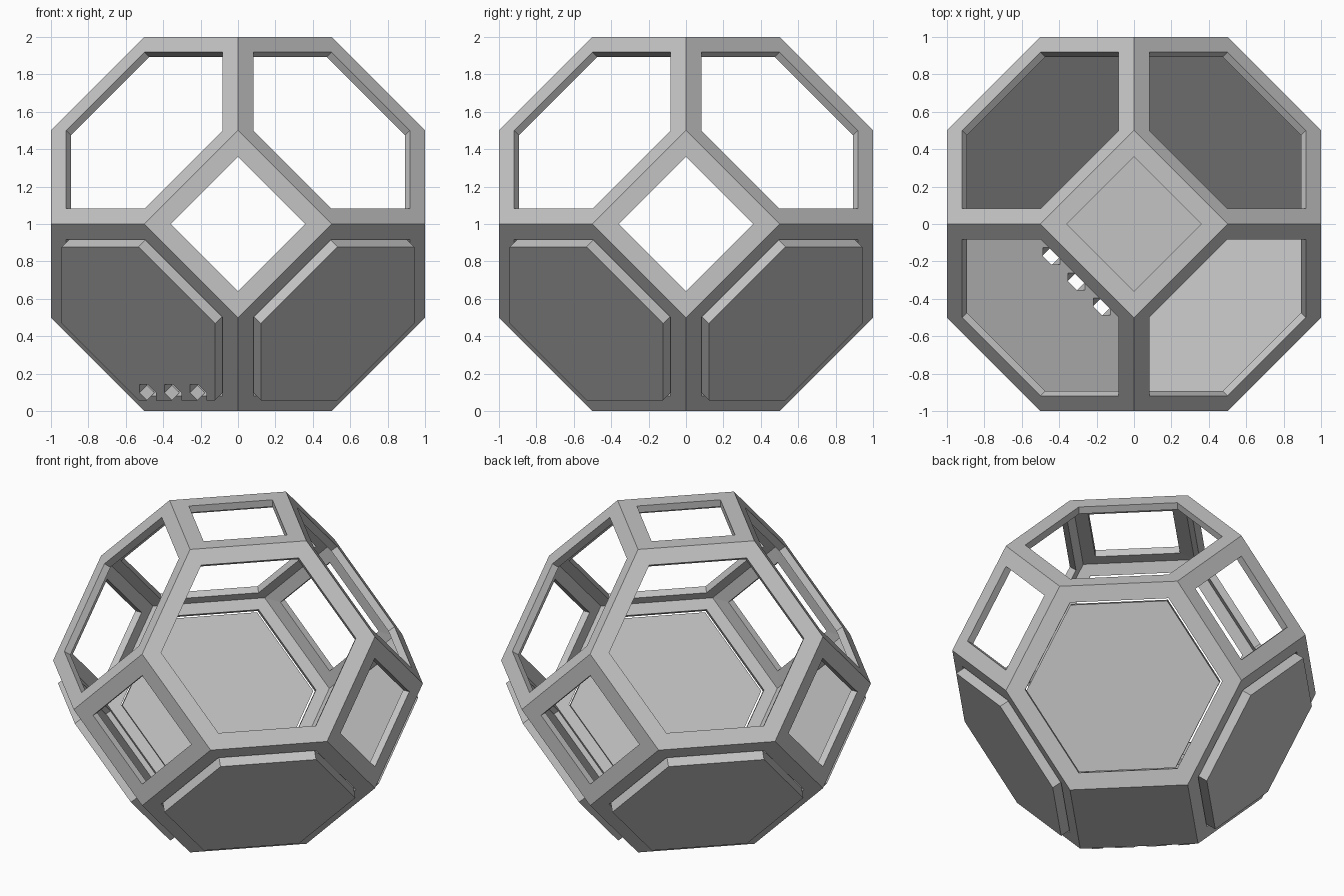
import bpy
import bmesh
from itertools import product
from mathutils import Vector

FRAME_WIDTH = 0.1
FRAME_DEPTH = 0.045
CENTRE = Vector((0, 0, 1))

old = bpy.data.objects.get("Cube")
if old:
    bpy.data.objects.remove(old, do_unlink=True)

grey = bpy.data.materials.new("plain grey")
grey.use_nodes = True
colour = (0.55, 0.55, 0.55, 1)
grey.diffuse_color = colour
grey.node_tree.nodes["Principled BSDF"].inputs["Base Color"].default_value = colour


def add_object(name, bm):
    mesh = bpy.data.meshes.new(name)
    bm.to_mesh(mesh)
    bm.free()
    mesh.materials.append(grey)
    obj = bpy.data.objects.new(name, mesh)
    obj.location = CENTRE
    bpy.context.collection.objects.link(obj)
    return obj


def add_prism(bm, corners, normal, low, high):
    """Straight prism on a polygon, from low to high along its normal."""
    bottom = [bm.verts.new(c + normal * low) for c in corners]
    top = [bm.verts.new(c + normal * high) for c in corners]
    bm.faces.new(top)
    bm.faces.new(bottom[::-1])
    for i in range(len(corners)):
        j = (i + 1) % len(corners)
        bm.faces.new((bottom[i], bottom[j], top[j], top[i]))


# Truncated octahedron body
bm = bmesh.new()
for axis in range(3):
    for a, b in product((-1, 1), repeat=2):
        p = [0, 0, 0]
        p[(axis + 1) % 3], p[(axis + 2) % 3] = a, b / 2
        bm.verts.new(p)
        p[(axis + 1) % 3], p[(axis + 2) % 3] = a / 2, b
        bm.verts.new(p)
bmesh.ops.convex_hull(bm, input=bm.verts[:])
bmesh.ops.dissolve_limit(bm, angle_limit=0.01, verts=bm.verts[:], edges=bm.edges[:])
bmesh.ops.recalc_face_normals(bm, faces=bm.faces[:])
bm.normal_update()

# Remember the lower hexagons for the plates
lower_hexes = [([v.co.copy() for v in f.verts], f.normal.copy(), f.calc_center_median())
               for f in bm.faces if len(f.verts) == 6 and f.normal.z < 0]

# Open frame: every face but the bottom becomes a window
windows = [f for f in bm.faces if f.normal.z > -0.9]
bmesh.ops.inset_individual(bm, faces=windows, thickness=FRAME_WIDTH, use_even_offset=True)
bmesh.ops.delete(bm, geom=windows, context='FACES')
frame = add_object("frame", bm)
shell = frame.modifiers.new("thickness", 'SOLIDIFY')
shell.thickness = FRAME_DEPTH
shell.offset = -1
shell.use_even_offset = True
shell.use_quality_normals = True

# Raised plates in the lower hexagons
for corners, normal, centre in lower_hexes:
    side = "left" if centre.x > 0 else "right"
    end = "front" if centre.y < 0 else "back"
    bm = bmesh.new()
    add_prism(bm, [centre + (c - centre) * 0.82 for c in corners], normal, -0.014, 0.056)
    plate = add_object(f"{end}_{side}_plate", bm)

    # Three six-sided ports along the lower edge of one plate
    if (end, side) == ("front", "right"):
        bm = bmesh.new()
        middle = Vector((-0.345, -0.345, -0.9)) - normal * 0.056
        for step in (-1, 0, 1):
            spot = middle + Vector((0.135, -0.135, 0)) * step
            add_prism(bm, [spot + (c - centre) * 0.09 for c in corners], normal, -0.2, 0.2)
        cutter = add_object("port_cutter", bm)
        cutter.hide_render = True
        cutter.hide_set(True)
        cut = plate.modifiers.new("ports", 'BOOLEAN')
        cut.operation = 'DIFFERENCE'
        cut.solver = 'EXACT'
        cut.object = cutter
